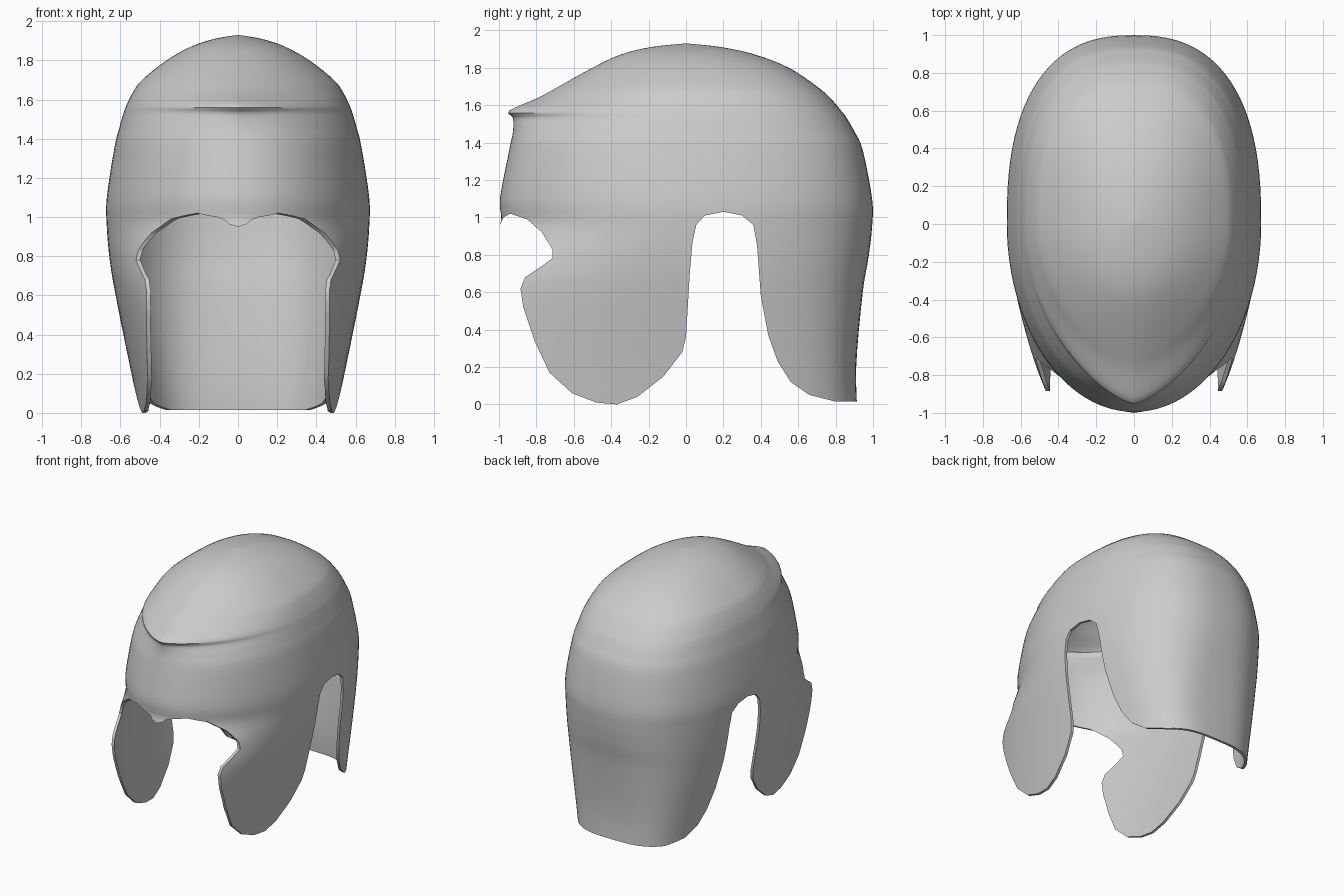
import bpy
import bmesh
from math import sin, cos, pi

SIDES = 96        # vertices around each ring
STEPS = 4         # rings added between two control rings
THICKNESS = 0.02

# Remove the default cube
default_cube = bpy.data.objects.get("Cube")
if default_cube:
    bpy.data.objects.remove(default_cube, do_unlink=True)

# Single flat metal colour
metal = bpy.data.materials.new("grey metal")
metal.use_nodes = True
grey = (0.6, 0.6, 0.6, 1)
metal.diffuse_color = grey
metal.node_tree.nodes["Principled BSDF"].inputs["Base Color"].default_value = grey

# Control rings: height, half width, front reach, back reach, keel roundness, back squareness
RINGS = [
    (-.1, .49, 1.4, .92, 2, 3.2),
    (.2, .545, 1.4, .91, 2, 3.2),
    (.6, .625, 1.33, .945, 2, 2.8),
    (.78, .655, 1.18, .975, 2, 2.6),
    (.95, .67, 1, .995, 2, 2.5),
    (1.1, .67, .995, .995, 2, 2.5),
    (1.36, .63, .945, .945, 2, 2.5),
    (1.46, .605, .925, .9, 1.8, 2.5),
    (1.53, .585, .925, .86, 1.5, 2.5),
    (1.57, .57, .945, .83, 1.4, 2.5),
    (1.64, .535, .79, .77, 1.5, 2.5),
    (1.7, .49, .68, .7, 1.6, 2.5),
    (1.8, .365, .5, .55, 1.8, 2.4),
    (1.87, .24, .35, .37, 2, 2.2),
    (1.91, .12, .19, .19, 2, 2),
    (1.93, .002, .002, .002, 2, 2),
]

# Lower edge in side view (depth, height): brow, cheek guard, ear opening, neck guard
EDGE = [
    (-1.5, .95), (-1, .95), (-.975, 1), (-.94, 1.02), (-.85, .99), (-.77, .92),
    (-.715, .83), (-.715, .78), (-.77, .74), (-.86, .68), (-.885, .62),
    (-.87, .52), (-.81, .34), (-.73, .17), (-.61, .06), (-.48, .01), (-.37, 0),
    (-.26, .04), (-.12, .15), (-.02, .28), (0, .36), (.02, .7), (.035, .87),
    (.055, .96), (.1, 1.01), (.2, 1.03), (.3, 1.01), (.36, .96), (.38, .85),
    (.4, .58), (.44, .37), (.49, .23), (.56, .12), (.66, .05), (.8, .015),
    (1.5, .01),
]


def spline(a, b, c, d, t):
    """Catmull-Rom point between b and c."""
    return [q + t / 2 * (r - p + t * (2 * p - 5 * q + 4 * r - s + t * (3 * (q - r) + s - p)))
            for p, q, r, s in zip(a, b, c, d)]


def smooth_rings(rings):
    padded = [rings[0]] + rings + [rings[-1]]
    result = []
    for i in range(len(rings) - 1):
        for k in range(STEPS):
            result.append(spline(*padded[i:i + 4], k / STEPS))
    return result + [rings[-1]]


def signed_power(value, power):
    return (1 if value >= 0 else -1) * abs(value) ** power


def ring_point(ring, angle):
    """Point on a ring: keeled ellipse in front, rounded square behind."""
    z, width, front, back, keel, square = ring
    s, c = sin(angle), cos(angle)
    if abs(s) < 1e-6:
        s = 0
    if c < 0:
        return width * signed_power(s, 2 / keel), front * c, z
    return width * signed_power(s, 2 / square), back * c ** (2 / square), z


def mesh_object(name, bm):
    bmesh.ops.recalc_face_normals(bm, faces=bm.faces)
    mesh = bpy.data.meshes.new(name)
    bm.to_mesh(mesh)
    bm.free()
    obj = bpy.data.objects.new(name, mesh)
    bpy.context.collection.objects.link(obj)
    return obj


def make_shell():
    bm = bmesh.new()
    loops = [[bm.verts.new(ring_point(ring, 2 * pi * k / SIDES)) for k in range(SIDES)]
             for ring in smooth_rings(RINGS)]
    for low, high in zip(loops, loops[1:]):
        for k in range(SIDES):
            n = (k + 1) % SIDES
            bm.faces.new((low[k], low[n], high[n], high[k]))
    bm.faces.new(loops[-1])
    return mesh_object("helmet_shell", bm)


def make_outline_block():
    """Side outline pushed through the full width."""
    bm = bmesh.new()
    outline = EDGE + [(1.5, 2.5), (-1.5, 2.5)]
    face = bm.faces.new([bm.verts.new((-1, y, z)) for y, z in outline])
    grown = bmesh.ops.extrude_face_region(bm, geom=[face])["geom"]
    verts = [v for v in grown if isinstance(v, bmesh.types.BMVert)]
    bmesh.ops.translate(bm, verts=verts, vec=(2, 0, 0))
    block = mesh_object("outline_cutter", bm)
    block.hide_render = True
    return block


# Helmet shell, thickened inward and trimmed to the side outline
shell = make_shell()
shell.data.materials.append(metal)
cutter = make_outline_block()

solid = shell.modifiers.new("thickness", "SOLIDIFY")
solid.thickness = THICKNESS
solid.offset = -1
trim = shell.modifiers.new("trim", "BOOLEAN")
trim.operation = "INTERSECT"
trim.solver = "EXACT"
trim.object = cutter

bpy.ops.object.select_all(action="DESELECT")
shell.select_set(True)
bpy.context.view_layer.objects.active = shell
for name in ("thickness", "trim"):
    bpy.ops.object.modifier_apply(modifier=name)
bpy.data.objects.remove(cutter, do_unlink=True)
bpy.ops.object.shade_smooth_by_angle(angle=pi / 5)
